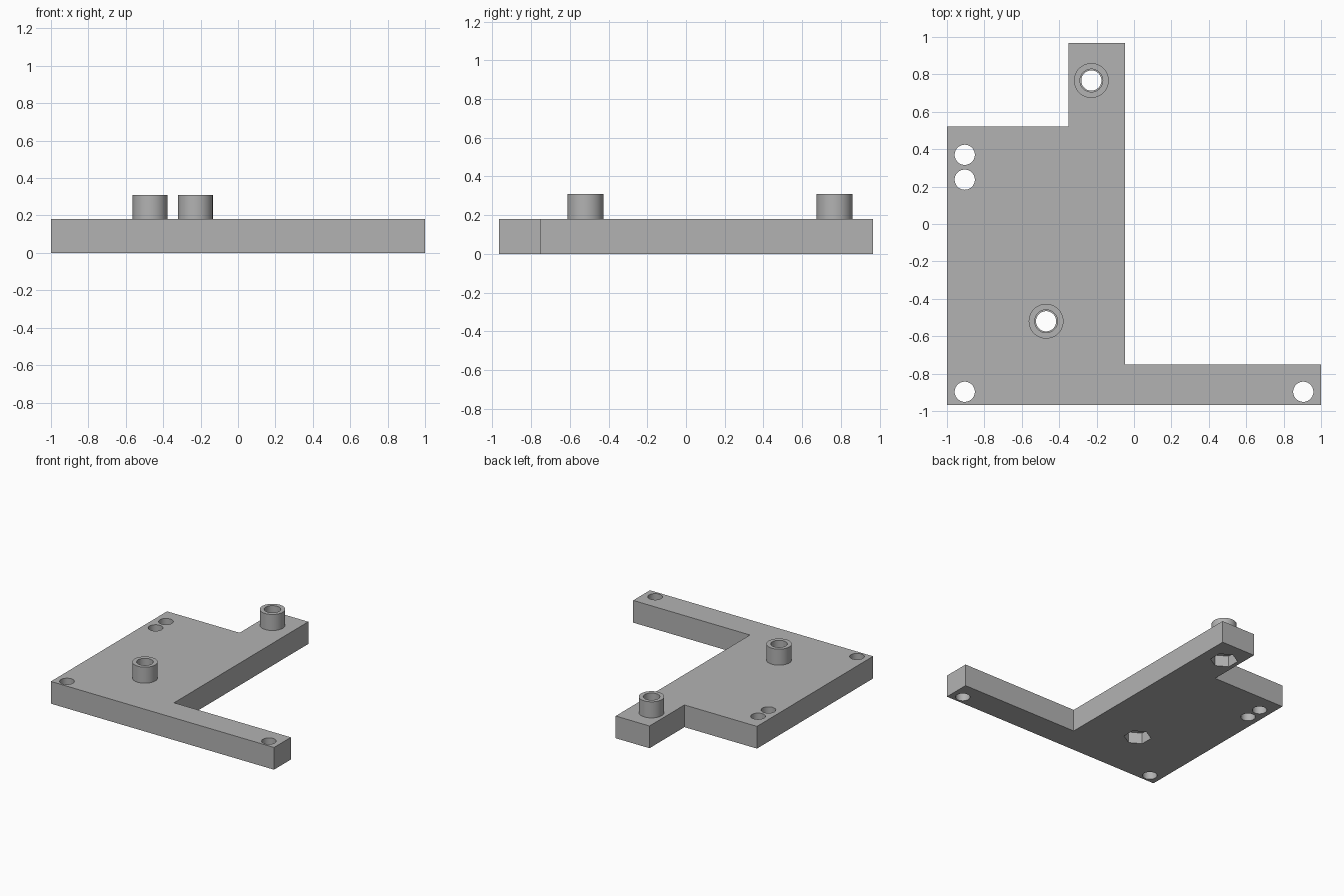
import bpy
import bmesh
from math import pi, radians

default = bpy.data.objects.get("Cube")
if default:
    bpy.data.objects.remove(default, do_unlink=True)

PLATE_TOP = 0.18
BOSS_TOP = 0.31
POCKET_DEPTH = 0.09
HOLE_R = 0.054
MOUNT_HOLES = [(-0.905, 0.37), (-0.905, 0.237), (-0.905, -0.897), (0.905, -0.897)]
BOSSES = [(-0.47, -0.52), (-0.228, 0.767)]

grey = bpy.data.materials.new("plain grey")
grey.use_nodes = True
colour = (0.45, 0.45, 0.45, 1)
grey.diffuse_color = colour
grey.node_tree.nodes["Principled BSDF"].inputs["Base Color"].default_value = colour


def prism(name, outline, bottom, top):
    """Extrude a flat outline upwards into a solid."""
    bm = bmesh.new()
    face = bm.faces.new([bm.verts.new((x, y, bottom)) for x, y in outline])
    result = bmesh.ops.extrude_face_region(bm, geom=[face])
    verts = [v for v in result["geom"] if isinstance(v, bmesh.types.BMVert)]
    bmesh.ops.translate(bm, verts=verts, vec=(0, 0, top - bottom))
    bmesh.ops.recalc_face_normals(bm, faces=bm.faces)
    mesh = bpy.data.meshes.new(name)
    bm.to_mesh(mesh)
    bm.free()
    mesh.materials.append(grey)
    obj = bpy.data.objects.new(name, mesh)
    bpy.context.collection.objects.link(obj)
    return obj


def cylinder(name, spot, radius, bottom, top, sides=48):
    bpy.ops.mesh.primitive_cylinder_add(
        vertices=sides, radius=radius, depth=top - bottom,
        location=(*spot, (bottom + top) / 2))
    obj = bpy.context.object
    obj.name = name
    obj.data.materials.append(grey)
    return obj


def combine(target, tool, operation):
    """Apply a boolean and discard the tool."""
    bpy.context.view_layer.objects.active = target
    mod = target.modifiers.new(operation, "BOOLEAN")
    mod.operation = operation
    mod.solver = "EXACT"
    mod.object = tool
    bpy.ops.object.modifier_apply(modifier=mod.name)
    bpy.data.objects.remove(tool, do_unlink=True)


# Base plate with a side arm and a rear tab
outline = [(-1, -0.967), (1, -0.967), (1, -0.752), (-0.047, -0.752),
           (-0.047, 0.967), (-0.35, 0.967), (-0.35, 0.52), (-1, 0.52)]
plate = prism("mounting_plate", outline, 0, PLATE_TOP)

# Raised bosses, sunk slightly into the plate for a clean join
for spot in BOSSES:
    combine(plate, cylinder("boss", spot, 0.093, PLATE_TOP - 0.03, BOSS_TOP), "UNION")

# Through holes in the plate and bosses
for spot in MOUNT_HOLES + BOSSES:
    combine(plate, cylinder("hole_cutter", spot, HOLE_R, -0.1, 0.5), "DIFFERENCE")

# Wider bore in each boss and a hexagonal nut pocket underneath
for spot in BOSSES:
    combine(plate, cylinder("bore_cutter", spot, 0.061, PLATE_TOP, 0.5), "DIFFERENCE")
    combine(plate, cylinder("nut_cutter", spot, 0.102, -0.1, POCKET_DEPTH, 6), "DIFFERENCE")

# Smooth round walls, crisp edges
bpy.ops.object.select_all(action="DESELECT")
plate.select_set(True)
bpy.context.view_layer.objects.active = plate
bpy.ops.object.shade_smooth_by_angle(angle=radians(30))
